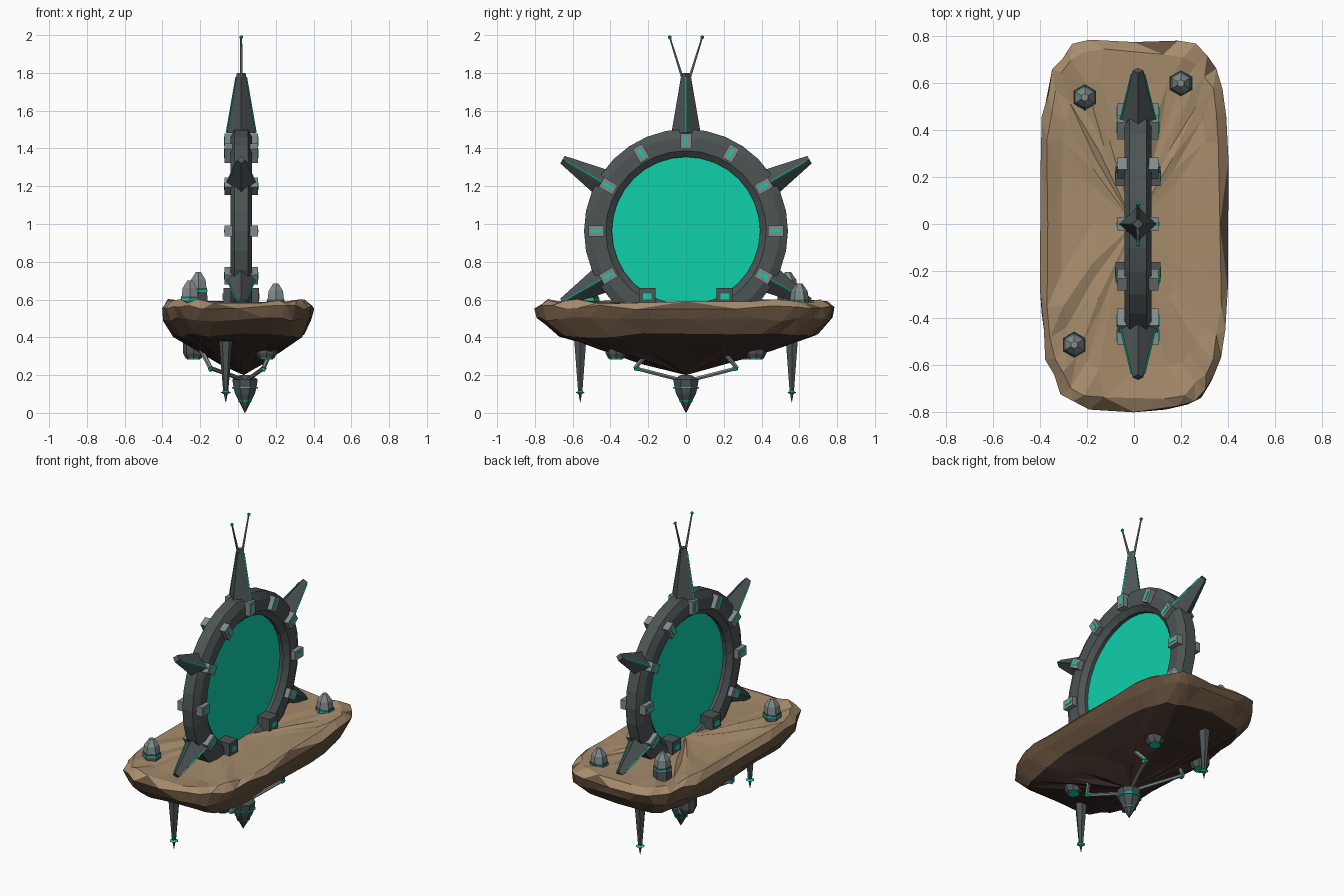
import bpy, math, random
from mathutils import Vector as V

if "Cube" in bpy.data.objects:
    bpy.data.objects.remove(bpy.data.objects["Cube"])

random.seed(4)
CX, CZ = 0.017, 0.963          # ring centre
pi = math.pi


def material(name, rgb):
    m = bpy.data.materials.new(name)
    m.diffuse_color = (*rgb, 1)
    m.use_nodes = True
    m.node_tree.nodes["Principled BSDF"].inputs["Base Color"].default_value = m.diffuse_color
    return m


METAL = material("dark_metal", (0.075, 0.09, 0.09))
LIGHT = material("light_metal", (0.22, 0.26, 0.26))
GLOW = material("teal_glow", (0.005, 0.63, 0.41))
SAND = material("sand", (0.38, 0.26, 0.15))
EARTH = material("earth", (0.13, 0.08, 0.048))
DEEP = material("deep_earth", (0.045, 0.026, 0.02))


def make(name, verts, faces, *mats):
    me = bpy.data.meshes.new(name)
    me.from_pydata(verts, [], faces)
    ob = bpy.data.objects.new(name, me)
    bpy.context.collection.objects.link(ob)
    for m in mats:
        me.materials.append(m)
    return ob


def turned(name, origin, axis, profile, n, mat, roll=0.0):
    """n-sided solid along an axis from (radius, distance) pairs."""
    origin, d = V(origin), V(axis).normalized()
    u = V((1, 0, 0))
    u = (u - d * u.dot(d)).normalized()
    w = d.cross(u)
    verts, faces = [], []
    for r, t in profile:
        for i in range(n):
            a = roll + 2 * pi * i / n
            verts.append(origin + d * t + (u * math.cos(a) + w * math.sin(a)) * r)
    for k in range(len(profile) - 1):
        for i in range(n):
            j = (i + 1) % n
            faces.append((k * n + i, k * n + j, (k + 1) * n + j, (k + 1) * n + i))
    faces.append(tuple(range(n))[::-1])
    faces.append(tuple(range((len(profile) - 1) * n, len(profile) * n)))
    return make(name, verts, faces, mat)


def rod(name, p, q, r1, r2, mat, n=6):
    p, q = V(p), V(q)
    return turned(name, p, q - p, [(r1, 0), (r2, (q - p).length)], n, mat)


def box(name, centre, size, mat, angle=0.0):
    bpy.ops.mesh.primitive_cube_add(size=1, location=centre, rotation=(angle, 0, 0))
    ob = bpy.context.object
    ob.name, ob.scale = name, size
    ob.data.materials.append(mat)
    return ob


def polar(r, a, x=CX):
    return V((x, r * math.cos(a), CZ + r * math.sin(a)))


# Floating rock: rounded-rectangle rings stacked from top centre to bottom tip
N = 30
levels = [(0.45, 0.582), (0.78, 0.58), (0.93, 0.592), (1.0, 0.56), (0.985, 0.495),
          (0.87, 0.41), (0.58, 0.335), (0.3, 0.27)]
verts, faces = [], []
for k, (s, z) in enumerate(levels):
    for i in range(N):
        a = 2 * pi * (i + 0.5 * (k % 2)) / N
        c, sn = math.cos(a), math.sin(a)
        e = 2 / 4.2
        rx = 0.4 * math.copysign(abs(c) ** e, c)
        ry = 0.795 * math.copysign(abs(sn) ** e, sn)
        f = s * random.uniform(0.975, 1.015)
        verts.append((rx * f + 0.03 * (1 - s) * (k > 4), ry * f,
                      z + random.uniform(-0.012, 0.012)))
for k in range(len(levels) - 1):
    for i in range(N):
        j = (i + 1) % N
        a, b, c, d = k * N + i, k * N + j, (k + 1) * N + j, (k + 1) * N + i
        faces += [(a, d, b), (b, d, c)] if k % 2 == 0 else [(a, d, c), (a, c, b)]
verts += [(0, 0, 0.582), (0.03, 0, 0.2)]
top, tip, last = len(verts) - 2, len(verts) - 1, (len(levels) - 1) * N
for i in range(N):
    j = (i + 1) % N
    faces += [(top, i, j), (tip, last + j, last + i)]
rock = make("floating_rock", verts, faces, SAND, EARTH, DEEP)
for p in rock.data.polygons:
    p.material_index = 0 if p.center.z > 0.565 else 1 if p.center.z > 0.4 else 2

# Gate ring: chamfered section swept round the x axis
section = [(0.54, -0.036), (0.54, 0.036), (0.495, 0.058), (0.425, 0.058),
           (0.392, 0.03), (0.392, -0.03), (0.425, -0.058), (0.495, -0.058)]
S, M = 32, len(section)
verts = [polar(r, 2 * pi * i / S, CX + x) for i in range(S) for r, x in section]
faces = [(i * M + k, i * M + (k + 1) % M, (i + 1) % S * M + (k + 1) % M, (i + 1) % S * M + k)
         for i in range(S) for k in range(M)]
make("gate_ring", verts, faces, METAL)
turned("portal_surface", (CX - 0.008, 0, CZ), (0, 0, 1), [(0, 0), (0, 0.001)], 3, GLOW).data.clear_geometry()
bpy.data.objects.remove(bpy.data.objects["portal_surface"])
portal = [polar(0.396, 2 * pi * i / S, CX + x) for x in (-0.008, 0.008) for i in range(S)]
make("portal_surface", portal,
     [tuple(range(S))[::-1], tuple(range(S, 2 * S))], GLOW)

# Ring blocks with glowing insets, every 30 degrees above the rock
for k in range(-1, 8):
    a = k * pi / 6
    box("ring_block", polar(0.475, a), (0.176, 0.084, 0.058), LIGHT, a)
    box("ring_block_light", polar(0.475, a), (0.182, 0.05, 0.018), GLOW, a)

# Foot blocks where the ring meets the rock
for y in (-0.205, 0.205):
    box("foot_block", (CX, y, 0.61), (0.19, 0.085, 0.1), METAL)
    box("foot_block_light", (CX, y, 0.615), (0.196, 0.045, 0.032), GLOW)

# Diamond-section spikes with glowing edges
for deg, r0, r1 in ((90, 0.52, 0.837), (30, 0.5, 0.755), (150, 0.5, 0.755),
                    (-30, 0.5, 0.755), (210, 0.5, 0.755)):
    a = math.radians(deg)
    p, q = polar(r0, a), polar(r1, a)
    rod("ring_spike", p, q, 0.077, 0.023, METAL, 4)
    for s in (-1, 1):
        dx = V((s, 0, 0))
        rod("spike_edge_light", p + dx * 0.077, p.lerp(q, 0.93) + dx * 0.027,
            0.005, 0.004, GLOW, 4)

# Antennae
for s in (-1, 1):
    end = V((CX, s * 0.086, 1.989))
    rod("antenna", (CX, s * 0.018, 1.77), end, 0.008, 0.005, LIGHT)
    bpy.ops.mesh.primitive_ico_sphere_add(subdivisions=1, radius=0.011, location=end)
    bpy.context.object.name = "antenna_tip"
    bpy.context.object.data.materials.append(GLOW)

# Hexagonal pods on the rock
for x, y, h in ((-0.21, 0.54, 0.745), (0.2, 0.6, 0.685), (-0.255, -0.515, 0.7)):
    m = h - 0.085
    o, up = (x, y, 0), (0, 0, 1)
    turned("pod_base", o, up, [(0.057, 0.56), (0.053, m)], 6, METAL, pi / 6)
    turned("pod_band", o, up, [(0.056, m - 0.02), (0.056, m - 0.01)], 6, GLOW, pi / 6)
    turned("pod_cap", o, up, [(0.05, m), (0.044, m + 0.045), (0.016, h)], 6, LIGHT, pi / 6)

# Hanging stakes under both ends
for y in (-0.56, 0.56):
    o, up = (-0.065, y, 0), (0, 0, 1)
    turned("hanging_stake", o, up, [(0.001, 0.055), (0.014, 0.12), (0.036, 0.38)], 6, METAL)
    turned("stake_light", o, up, [(0.012, 0.1), (0.027, 0.108), (0.012, 0.117)], 6, GLOW)

# Round vents under the rock
for x, y in ((0.15, 0.37), (0.15, -0.37), (-0.235, 0.32)):
    o, up = (x, y, 0), (0, 0, 1)
    turned("vent", o, up, [(0.042, 0.288), (0.055, 0.315), (0.055, 0.38)], 8, METAL)
    turned("vent_light", o, up, [(0.035, 0.283), (0.035, 0.3)], 8, GLOW)

# Thruster and its bent struts
o, up = (0.037, 0, 0), (0, 0, 1)
turned("thruster", o, up, [(0.001, 0), (0.056, 0.1), (0.064, 0.125), (0.073, 0.178), (0.03, 0.2)],
       8, METAL, pi / 8)
turned("thruster_band", o, up, [(0.074, 0.13), (0.075, 0.138)], 8, GLOW, pi / 8)
turned("thruster_low_band", o, up, [(0.04, 0.06), (0.042, 0.066)], 8, GLOW, pi / 8)
for sx in (-1, 1):
    for sy in (-1, 1):
        hub = (0.037 + sx * 0.02, sy * 0.05, 0.18)
        knee = V((-0.005 + sx * 0.14, sy * 0.27, 0.237))
        root = V((-0.01 + sx * 0.19, sy * 0.18, 0.345))
        rod("strut_lower", hub, knee, 0.011, 0.011, LIGHT)
        rod("strut_upper", knee, root, 0.012, 0.014, LIGHT)
        rod("strut_joint", knee - V((0, sy * 0.022, 0.004)), knee, 0.015, 0.015, GLOW)
